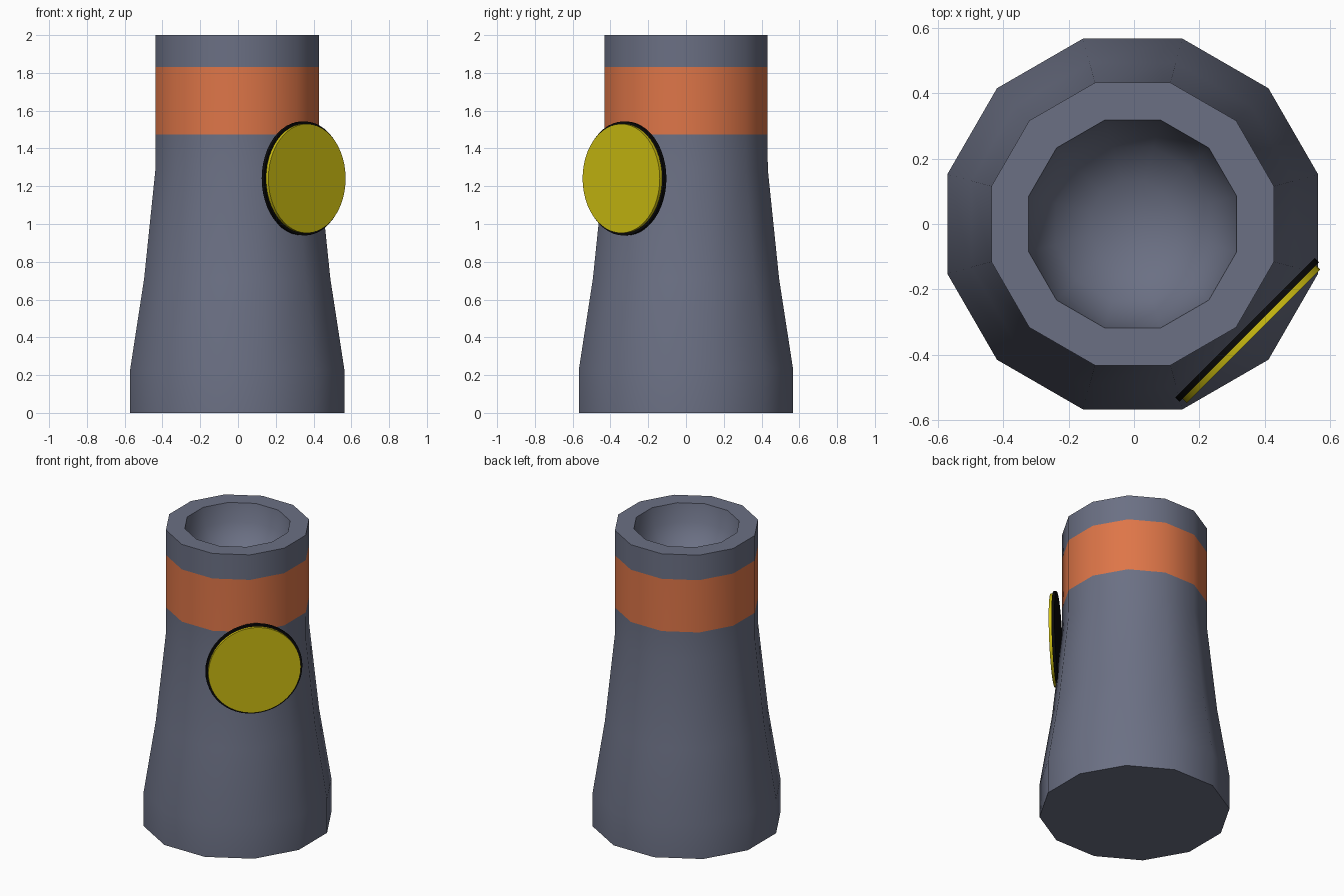
import bpy, bmesh, math
from mathutils import Matrix, Vector

if "Cube" in bpy.data.objects:
    bpy.data.objects.remove(bpy.data.objects["Cube"])


def material(name, rgb):
    m = bpy.data.materials.new(name)
    m.diffuse_color = (*rgb, 1)
    m.use_nodes = True
    m.node_tree.nodes["Principled BSDF"].inputs["Base Color"].default_value = m.diffuse_color
    return m


grey = material("slate_grey", (0.147, 0.162, 0.23))
orange = material("orange", (0.73, 0.18, 0.065))
yellow = material("yellow", (0.62, 0.52, 0.006))
black = material("black", (0.003, 0.003, 0.003))


def finish(bm, name, mats, angle):
    """Turn a bmesh into a smooth-shaded object with sharp edges kept."""
    bmesh.ops.recalc_face_normals(bm, faces=bm.faces)
    me = bpy.data.meshes.new(name)
    bm.to_mesh(me)
    bm.free()
    for m in mats:
        me.materials.append(m)
    me.shade_smooth()
    me.set_sharp_from_angle(angle=math.radians(angle))
    ob = bpy.data.objects.new(name, me)
    bpy.context.collection.objects.link(ob)
    return ob


# Tower body: 12-sided lathe, profile is (flat-side radius, height)
SIDES = 12
CX = -0.004
profile = [(0.567, 0), (0.567, 0.23), (0.493, 0.71), (0.433, 1.29),
           (0.432, 1.475), (0.432, 1.83), (0.432, 2.0),
           # rounded bowl in the top
           (0.318, 2.0), (0.295, 1.88), (0.235, 1.78), (0.13, 1.71)]
bm = bmesh.new()
rings = []
for apothem, z in profile:
    r = apothem / math.cos(math.pi / SIDES)
    rings.append([bm.verts.new((CX + r * math.cos(a), r * math.sin(a), z))
                  for a in (math.radians(15 + 30 * i) for i in range(SIDES))])
bm.faces.new(rings[0][::-1])
for lo, hi in zip(rings, rings[1:]):
    for i in range(SIDES):
        j = (i + 1) % SIDES
        bm.faces.new((lo[i], lo[j], hi[j], hi[i]))
centre = bm.verts.new((CX, 0, 1.69))
for i in range(SIDES):
    bm.faces.new((rings[-1][i], rings[-1][(i + 1) % SIDES], centre))

# Orange band, chosen by height on the outer wall
for f in bm.faces:
    c = f.calc_center_median()
    if 1.475 < c.z < 1.83 and math.hypot(c.x - CX, c.y) > 0.4:
        f.material_index = 1
finish(bm, "tower_body", [grey, orange], 40)


# Round badge on the front right: black backing and yellow plate
def badge_disc(name, radius, near, far, mat):
    n = Vector((1, -1, 0)).normalized()
    pos = Vector((0.011, 0.011, 1.241)) + n * (near + far) / 2
    bm = bmesh.new()
    bmesh.ops.create_cone(
        bm, cap_ends=True, segments=48, radius1=radius, radius2=radius,
        depth=far - near,
        matrix=Matrix.Translation(pos) @ n.to_track_quat('Z', 'Y').to_matrix().to_4x4())
    return finish(bm, name, [mat], 40)


badge_disc("badge_backing", 0.302, 0.464, 0.483, black)
badge_disc("badge_plate", 0.289, 0.483, 0.501, yellow)
